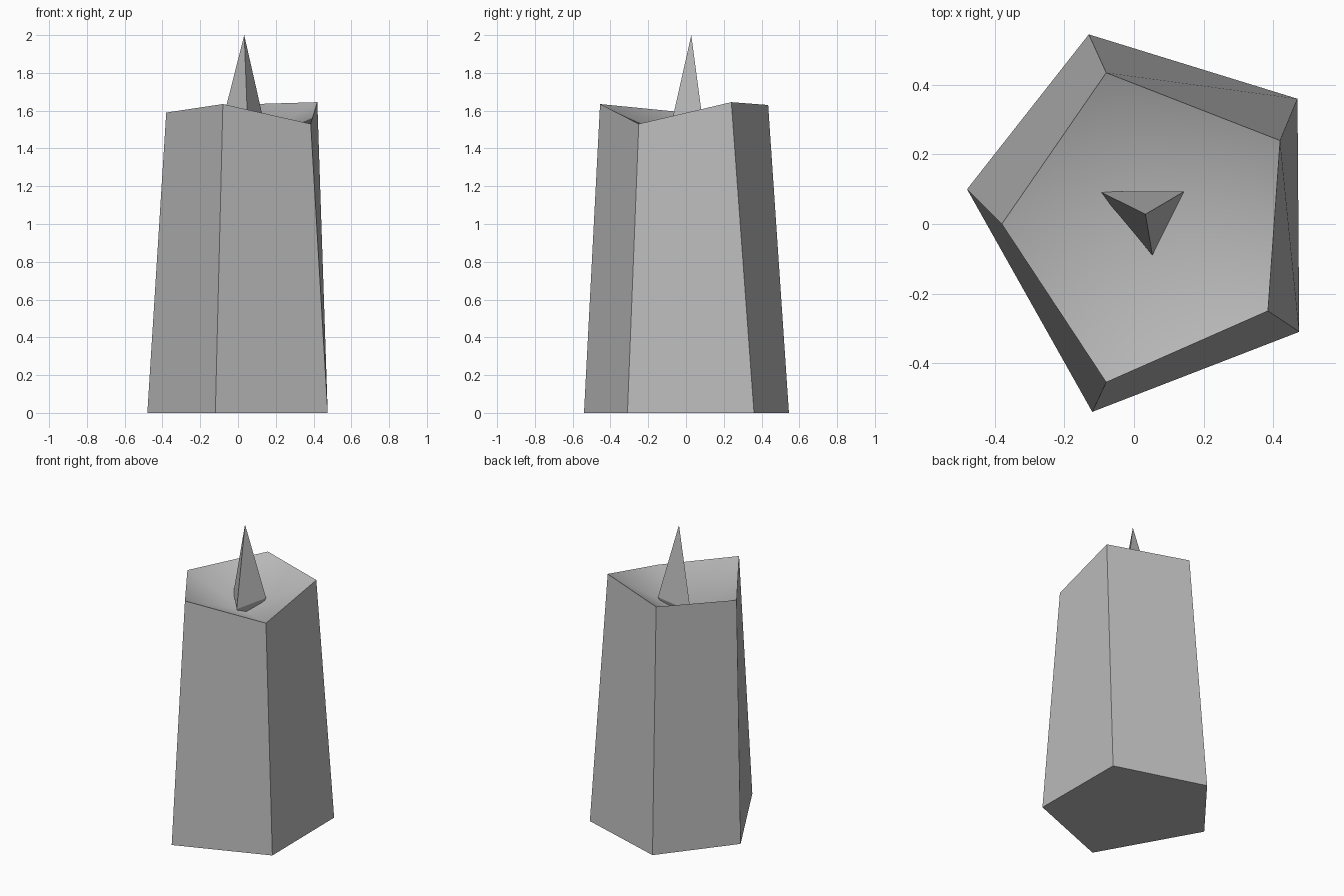
import bpy, bmesh
from mathutils import Vector

cube = bpy.data.objects.get("Cube")
if cube:
    bpy.data.objects.remove(cube, do_unlink=True)

GREY = (0.5, 0.5, 0.5, 1)
grey = bpy.data.materials.new("plain grey")
grey.use_nodes = True
grey.diffuse_color = GREY
grey.node_tree.nodes["Principled BSDF"].inputs["Base Color"].default_value = GREY


def loft(name, rings, start=None, end=None, smooth_end=False):
    """Bridge rings of points; close each end with a cap or a centre point."""
    bm = bmesh.new()
    loops = [[bm.verts.new(p) for p in ring] for ring in rings]
    n = len(loops[0])
    for low, high in zip(loops, loops[1:]):
        for i in range(n):
            j = (i + 1) % n
            bm.faces.new((low[i], low[j], high[j], high[i]))
    for loop, tip in ((loops[0], start), (loops[-1], end)):
        if tip is None:
            bm.faces.new(loop)
            continue
        centre = bm.verts.new(tip)
        for i in range(n):
            face = bm.faces.new((loop[i], loop[(i + 1) % n], centre))
            face.smooth = smooth_end
    bmesh.ops.recalc_face_normals(bm, faces=bm.faces)
    # Keep a crisp rim around the smooth hollow
    for edge in bm.edges:
        if len({f.smooth for f in edge.link_faces}) > 1:
            edge.smooth = False
    mesh = bpy.data.meshes.new(name)
    bm.to_mesh(mesh)
    bm.free()
    mesh.materials.append(grey)
    obj = bpy.data.objects.new(name, mesh)
    bpy.context.collection.objects.link(obj)
    return obj


# Candle body: uneven five-sided column with a shallow hollow on top
foot = [(-0.48, 0.10, 0), (-0.12, -0.54, 0), (0.475, -0.31, 0),
        (0.47, 0.36, 0), (-0.13, 0.545, 0)]
rim = [(-0.38, 0.0, 1.59), (-0.08, -0.455, 1.635), (0.385, -0.25, 1.53),
       (0.42, 0.24, 1.645), (-0.08, 0.435, 1.63)]
loft("candle_body", [foot, rim], end=(0.03, 0.02, 1.42), smooth_end=True)

# Wick: three-sided spike, pinched in where it meets the hollow
tip = Vector((0.033, 0.028, 2.0))
wide = [Vector(p) for p in ((-0.10, 0.094, 1.475), (0.053, -0.09, 1.475),
                            (0.145, 0.094, 1.505))]
pinch = [Vector((*tip.xy.lerp(p.xy, 0.62), 1.41)) for p in wide]
loft("wick", [pinch, wide], end=tip)
